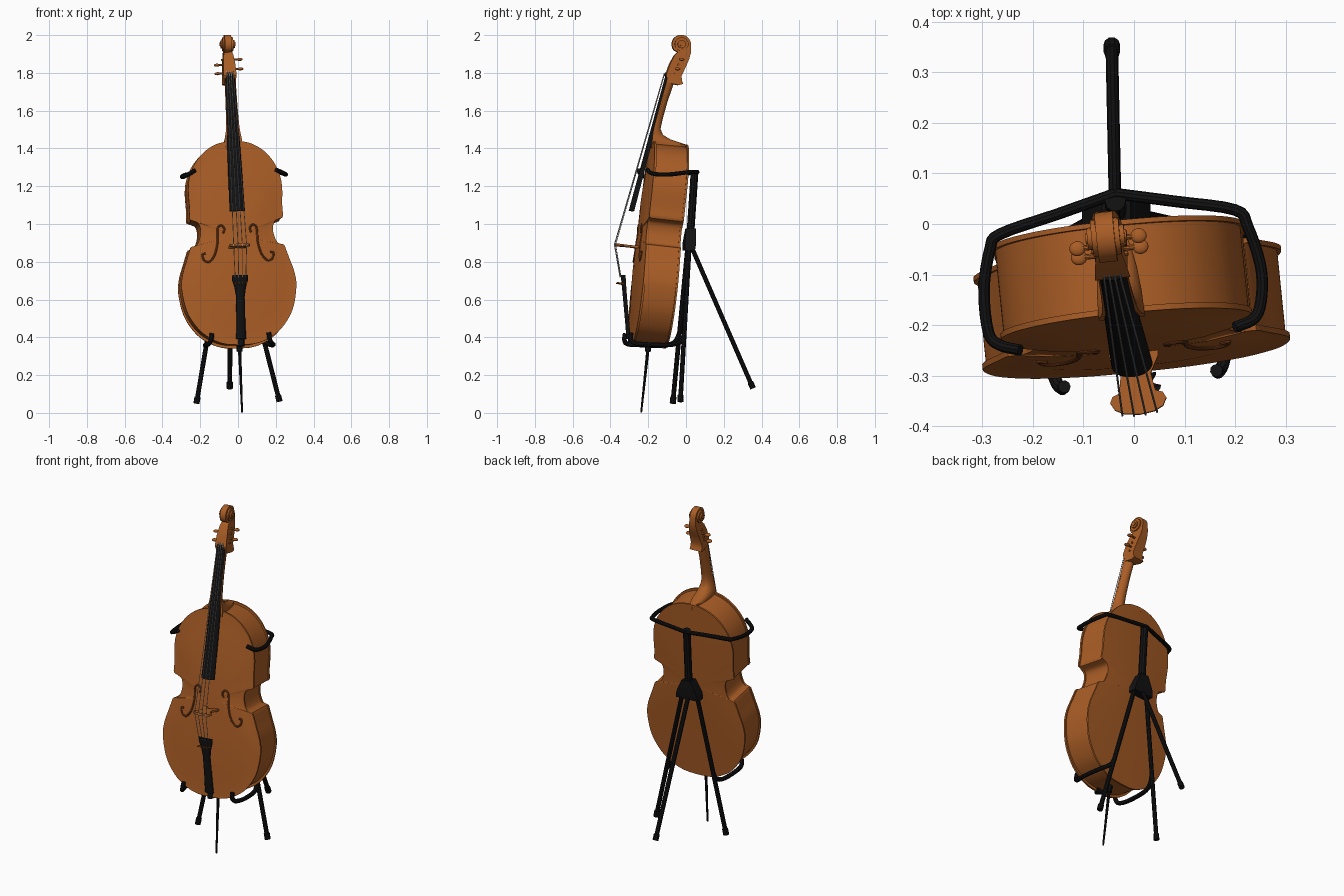
import bpy, bmesh, math
from mathutils import Matrix, Vector
from mathutils.bvhtree import BVHTree

if "Cube" in bpy.data.objects:
    bpy.data.objects.remove(bpy.data.objects["Cube"])

def material(name, c):
    m = bpy.data.materials.new(name)
    m.diffuse_color = (*c, 1)
    m.use_nodes = True
    m.node_tree.nodes["Principled BSDF"].inputs["Base Color"].default_value = m.diffuse_color
    return m

WOOD = material("varnished_wood", (0.40, 0.11, 0.019))
DARK = material("dark_wood", (0.20, 0.05, 0.01))
BLACK = material("black", (0.006, 0.006, 0.006))
STEEL = material("string_silver", (0.45, 0.45, 0.45))

# Instrument frame: u right, v back, w up, origin at the bottom of the body
R = math.radians
CELLO = (Matrix.Translation((0.008, -0.2, 0.35)) @ Matrix.Rotation(R(6), 4, 'Z')
         @ Matrix.Rotation(R(-1.6), 4, 'Y') @ Matrix.Rotation(R(-6.3), 4, 'X'))
WORLD = Matrix.Identity(4)

def finish(ob, mat, M, angle=35):
    ob.data.transform(M)
    ob.data.materials.clear()
    ob.data.materials.append(mat)
    bpy.ops.object.select_all(action='DESELECT')
    ob.select_set(True)
    bpy.context.view_layer.objects.active = ob
    bpy.ops.object.shade_smooth_by_angle(angle=R(angle))
    return ob

def loft(name, rings, mat, M=CELLO, angle=35):
    bm = bmesh.new()
    vs = [[bm.verts.new(p) for p in ring] for ring in rings]
    n = len(vs[0])
    for a, b in zip(vs, vs[1:]):
        for i in range(n):
            j = (i + 1) % n
            bm.faces.new((a[i], a[j], b[j], b[i]))
    bm.faces.new(vs[0])
    bm.faces.new(vs[-1])
    bmesh.ops.remove_doubles(bm, verts=bm.verts, dist=1e-5)
    bmesh.ops.recalc_face_normals(bm, faces=bm.faces)
    me = bpy.data.meshes.new(name)
    bm.to_mesh(me)
    bm.free()
    ob = bpy.data.objects.new(name, me)
    bpy.context.collection.objects.link(ob)
    return finish(ob, mat, M, angle)

def smooth(pts, n=6):
    # Catmull-Rom path through the points
    p = [Vector(q) for q in pts]
    p = [2 * p[0] - p[1]] + p + [2 * p[-1] - p[-2]]
    out = []
    for a, b, c, d in zip(p, p[1:], p[2:], p[3:]):
        for k in range(n):
            t = k / n
            out.append(0.5 * (2 * b + (c - a) * t + (2 * a - 5 * b + 4 * c - d) * t * t
                              + (3 * b - a - 3 * c + d) * t ** 3))
    return out + [p[-2]]

def tube(name, pts, r, mat, M=CELLO, res=3, r_end=None):
    cu = bpy.data.curves.new(name, 'CURVE')
    cu.dimensions = '3D'
    cu.bevel_depth, cu.bevel_resolution, cu.use_fill_caps = r, res, True
    sp = cu.splines.new('POLY')
    sp.points.add(len(pts) - 1)
    for q, p in zip(sp.points, pts):
        q.co = (*p, 1)
    if r_end:
        sp.points[-1].radius = r_end / r
    ob = bpy.data.objects.new(name, cu)
    bpy.context.collection.objects.link(ob)
    bpy.ops.object.select_all(action='DESELECT')
    ob.select_set(True)
    bpy.context.view_layer.objects.active = ob
    bpy.ops.object.convert(target='MESH')
    return finish(bpy.context.object, mat, M)

def d_ring(w, flat, crown, h, n=12):
    # D-shaped section: flat side at one depth, rounded crown at another
    return [(h * math.cos(math.pi * k / n), flat + (crown - flat) * math.sin(math.pi * k / n), w)
            for k in range(n + 1)]

# Body: mirrored outline lofted through arched plates, overhanging edges and ribs
half = (smooth([(0, 0), (.08, .006), (.15, .032), (.22, .085), (.28, .18), (.305, .30),
                (.298, .38), (.272, .46), (.252, .52)])
        + smooth([(.247, .528), (.215, .54), (.197, .58), (.193, .62), (.205, .655), (.245, .672)])
        + smooth([(.25, .682), (.247, .74), (.25, .83), (.24, .90), (.21, .97), (.16, 1.03),
                  (.10, 1.068), (.04, 1.084), (0, 1.087)]))
outline = [tuple(p) for p in half] + [(-p[0], p[1]) for p in half[-2:0:-1]]
layers = [(0, -.112), (.35, -.111), (.6, -.107), (.8, -.099), (.93, -.094), (1, -.0935), (1, -.082),
          (.975, -.082), (.975, .082), (1, .082), (1, .092), (.85, .094), (.5, .099), (0, .101)]
rings = [[(u * s, v, .58 + (w - .58) * s) for u, w in outline] for s, v in layers]
body = loft("body", rings, WOOD, WORLD)
bm = bmesh.new()
bm.from_mesh(body.data)
surface = BVHTree.FromBMesh(bm)
bm.free()
body.data.transform(CELLO)

# Sound holes, laid on the arched front
f_path = smooth([(.075, .595), (.068, .618), (.083, .637), (.102, .625), (.106, .59), (.108, .54),
                 (.125, .48), (.155, .445), (.182, .455), (.188, .485), (.172, .49)], 5)
for side in (-1, 1):
    pts = []
    for u, w in f_path:
        hit = surface.ray_cast(Vector((side * u, -1, w)), Vector((0, 1, 0)))[0]
        pts.append((side * u, hit.y, w))
    tube("sound_hole", pts, .0055, DARK)

# Neck with heel
loft("neck", [d_ring(*r) for r in [
    (1.44, -.052, -.013, .029), (1.39, -.058, -.016, .030), (1.30, -.074, -.037, .031),
    (1.21, -.088, -.052, .033), (1.155, -.097, -.058, .036), (1.125, -.10, -.042, .040),
    (1.105, -.10, .0, .044), (1.092, -.10, .06, .046), (1.085, -.10, .094, .046),
    (1.05, -.10, .094, .044)]], WOOD)

# Fingerboard and nut
loft("fingerboard", [d_ring(.705, -.155, -.18, .041), d_ring(1.442, -.044, -.062, .028)], BLACK)
loft("nut", [d_ring(1.436, -.04, -.068, .029), d_ring(1.45, -.04, -.066, .029)], BLACK)

# Pegbox and scroll: side profile with varying half width
cw, cv = 1.612, .003
side = [(1.44, -.062, .035), (1.50, -.048, .032), (1.55, -.028, .026), (1.568, -.012, .022)]
side += [(cw + .05 * math.cos(R(a)), cv + .05 * math.sin(R(a)), .018) for a in range(-135, 81, 15)]
side += [(1.577, .058, .021), (1.54, .052, .026), (1.505, .041, .030), (1.444, .020, .034),
         (1.42, .024, .036), (1.403, .033, .036), (1.395, .01, .034), (1.40, -.045, .030)]
loft("pegbox", [[(s * h, v, w) for w, v, h in side] for s in (-1, 1)], WOOD)
for r, h in ((.037, .028), (.022, .037), (.011, .041)):
    tube("scroll_volute", [(-h, cv, cw), (h, cv, cw)], r, WOOD, res=5)

# Tuning pegs
for s, w, v in ((-1, 1.455, -.015), (1, 1.478, -.008), (-1, 1.502, -.002), (1, 1.53, .008)):
    tube("peg_shaft", [(-s * .036, v, w), (s * .06, v, w)], .0055, WOOD)
    bpy.ops.mesh.primitive_uv_sphere_add(segments=16, ring_count=10, radius=1)
    head = bpy.context.object
    head.name = "peg_head"
    finish(head, WOOD, CELLO @ Matrix.Translation((s * .062, v, w))
           @ Matrix.Diagonal((.016, .015, .008, 1)))

# Bridge
prof = [(0, -.235), (.03, -.231), (.048, -.222), (.056, -.207), (.05, -.195), (.036, -.19),
        (.03, -.155), (.048, -.122), (.05, -.098), (.026, -.098), (.014, -.13), (0, -.137)]
prof += [(-u, v) for u, v in prof[-2:0:-1]]
loft("bridge", [[(u, v, w) for u, v in prof] for w in (.512, .524)], WOOD)

# Tailpiece, its saddle and fine tuners
loft("tailpiece", [d_ring(w, v + .02, v, h) for w, v, h in [
    (.363, -.185, .043), (.335, -.18, .042), (.30, -.173, .031), (.25, -.163, .023),
    (.10, -.133, .024), (.03, -.12, .027)]], BLACK)
loft("saddle", [d_ring(w, -.07, v, h) for w, v, h in [(.04, -.112, .022), (-.006, -.108, .02)]], BLACK)

# Strings from nut over bridge to tailpiece
for k in (-1.5, -.5, .5, 1.5):
    drop = abs(k) * .003
    tube("string", [(k * .010, -.03, 1.49), (k * .011, -.069, 1.447), (k * .023, -.238 + drop, .518),
                    (k * .019, -.186, .35)], .002, STEEL, res=1)
    tube("fine_tuner", [(k * .019, -.165, .315), (k * .019, -.202, .318)], .004, WOOD, res=2)

# Endpin
tube("endpin_collar", [(0, 0, .02), (0, 0, -.025)], .016, BLACK)
tube("endpin", [(0, 0, 0), (0, 0, -.35)], .009, BLACK, r_end=.005)

# Stand: hub, upright and three legs with feet
def box_ring(z, y, hx, hy, c=-.035):
    return [(c + sx * hx, y + sy * hy + sx * hx * .1, z) for sx, sy in ((-1, -1), (1, -1), (1, 1), (-1, 1))]
loft("stand_hub", [box_ring(.86, .015, .068, .026), box_ring(.90, .018, .062, .03),
                   box_ring(.975, .025, .028, .026)], BLACK, WORLD)
tube("stand_upright", [(-.035, .02, .90), (-.037, .046, 1.285)], .021, BLACK, WORLD)
for name, a, b in (("left_leg", (-.078, .010, .89), (-.22, -.07, .05)),
                   ("right_leg", (.008, .018, .89), (.22, -.03, .06)),
                   ("rear_leg", (-.037, .02, .90), (-.044, .355, .13))):
    a, b = Vector(a), Vector(b)
    tube(name, [a, b], .0125, BLACK, WORLD)
    tube(name + "_foot", [b + (a - b).normalized() * .035, b], .0165, BLACK, WORLD)

# Upper yoke wrapping the upper body
tube("upper_yoke", [(-.037, .06, 1.275)] + smooth([(-.15, .02, 1.27), (-.265, -.02, 1.262),
     (-.285, -.05, 1.258), (-.297, -.13, 1.25), (-.288, -.215, 1.25), (-.265, -.24, 1.262),
     (-.225, -.25, 1.285)], 4), .0115, BLACK, WORLD)
tube("upper_yoke", [(-.037, .06, 1.275)] + smooth([(.08, .045, 1.275), (.2, .028, 1.275),
     (.225, -.005, 1.272), (.25, -.08, 1.263), (.253, -.14, 1.262), (.24, -.185, 1.27),
     (.20, -.205, 1.288)], 4), .0115, BLACK, WORLD)

# Lower cradle arms, from the front legs under the body
tube("cradle_arm", smooth([(-.156, -.035, .42), (-.163, -.06, .375), (-.172, -.12, .357),
     (-.172, -.25, .36), (-.155, -.31, .365), (-.143, -.326, .385), (-.138, -.322, .42)], 4),
     .0125, BLACK, WORLD)
tube("cradle_arm", smooth([(.13, -.008, .41), (.143, -.03, .375), (.175, -.09, .36),
     (.187, -.20, .362), (.178, -.27, .37), (.168, -.293, .39), (.163, -.29, .425)], 4),
     .0125, BLACK, WORLD)
